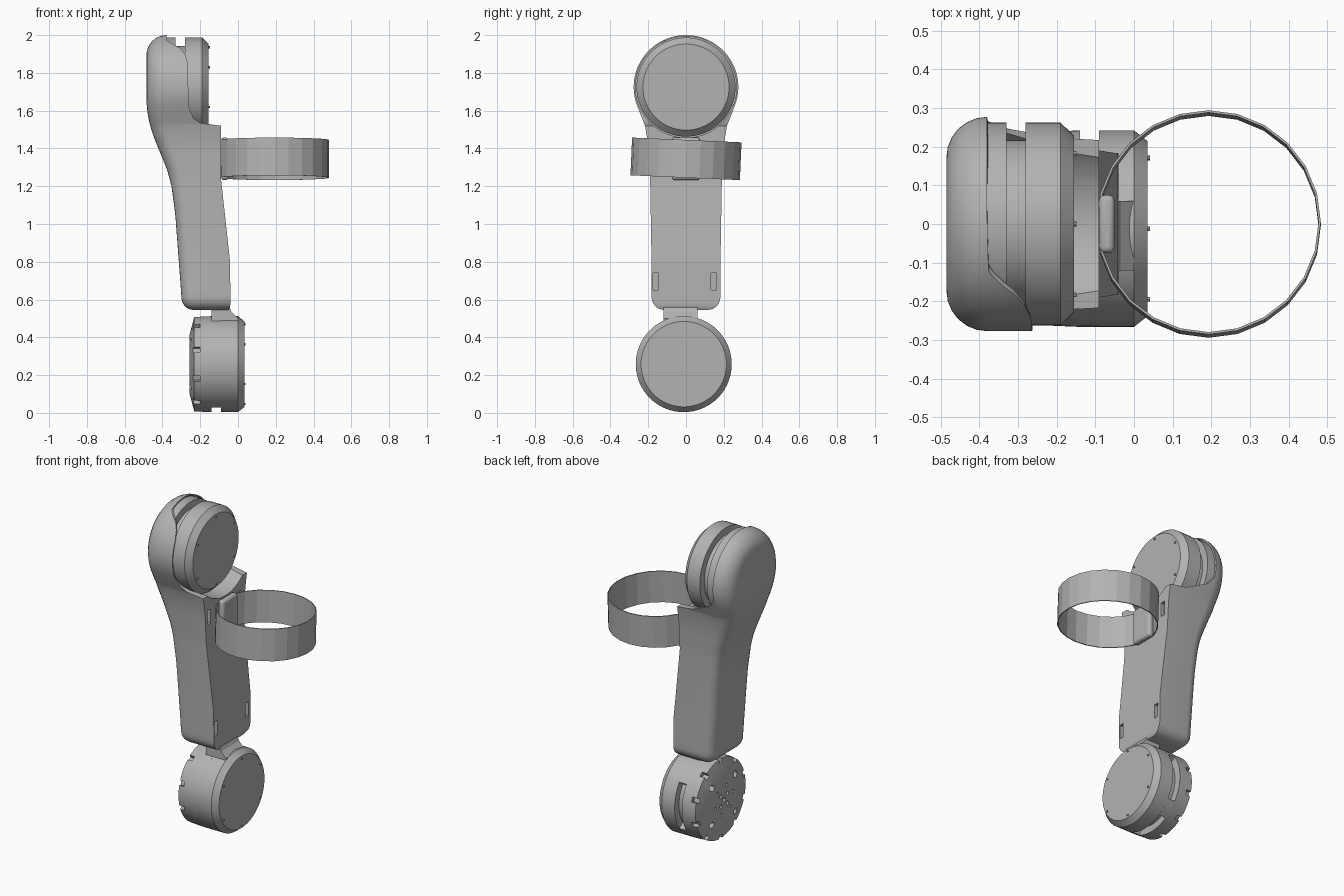
import bpy, bmesh
from math import sin, cos, radians
from mathutils import Matrix, Vector

if "Cube" in bpy.data.objects:
    bpy.data.objects.remove(bpy.data.objects["Cube"])

grey = bpy.data.materials.new("plain grey")
grey.use_nodes = True
grey.diffuse_color = (0.45, 0.45, 0.45, 1)
grey.node_tree.nodes["Principled BSDF"].inputs["Base Color"].default_value = (0.45, 0.45, 0.45, 1)


def finish(name, bm):
    bmesh.ops.recalc_face_normals(bm, faces=bm.faces)
    mesh = bpy.data.meshes.new(name)
    bm.to_mesh(mesh)
    bm.free()
    mesh.materials.append(grey)
    ob = bpy.data.objects.new(name, mesh)
    bpy.context.collection.objects.link(ob)
    return ob


def activate(ob):
    bpy.ops.object.select_all(action='DESELECT')
    ob.select_set(True)
    bpy.context.view_layer.objects.active = ob


def smooth(ob, angle=30):
    activate(ob)
    bpy.ops.object.shade_smooth_by_angle(angle=radians(angle))


def cut(ob, cutter):
    mod = ob.modifiers.new("cut", 'BOOLEAN')
    mod.object, mod.operation, mod.solver = cutter, 'DIFFERENCE', 'EXACT'
    activate(ob)
    bpy.ops.object.modifier_apply(modifier=mod.name)
    bpy.data.objects.remove(cutter)


def revolve(name, prof, centre, a0=0, a1=360, n=72):
    """Turn a closed (x, radius) profile about an axis along x."""
    bm = bmesh.new()
    full = a1 - a0 == 360
    rings = []
    for i in range(n if full else n + 1):
        a = radians(a0 + (a1 - a0) * i / n)
        rings.append([bm.verts.new((x, centre[0] + r * cos(a), centre[1] + r * sin(a))) for x, r in prof])
    k = len(prof)
    for i in range(n):
        p, q = rings[i], rings[(i + 1) % len(rings)]
        for j in range(k):
            bm.faces.new((p[j], p[(j + 1) % k], q[(j + 1) % k], q[j]))
    if not full:
        bm.faces.new(rings[0])
        bm.faces.new(rings[-1])
    bmesh.ops.remove_doubles(bm, verts=bm.verts, dist=1e-5)
    return finish(name, bm)


def add_box(bm, centre, size, rot=Matrix()):
    bmesh.ops.create_cube(bm, size=1, matrix=Matrix.Translation(centre) @ rot @ Matrix.Diagonal((*size, 1)))


def add_rod(bm, centre, r, depth, n=12):
    bmesh.ops.create_cone(bm, cap_ends=True, segments=n, radius1=r, radius2=r, depth=depth,
                          matrix=Matrix.Translation(centre) @ Matrix.Rotation(radians(90), 4, 'Y'))


def lerp(table, z):
    for (z0, v0), (z1, v1) in zip(table, table[1:]):
        if z <= z1:
            t = max(0, (z - z0) / (z1 - z0))
            return v0 + (v1 - v0) * t
    return table[-1][1]


TOP, LOW = (0, 1.725), (-0.012, 0.258)

# side profiles of the arm: outer face, inner face (front and back side), width
outer = [(0.54, -0.295), (0.65, -0.302), (1.05, -0.332), (1.2, -0.352), (1.28, -0.373), (1.35, -0.4),
         (1.42, -0.43), (1.48, -0.453), (1.55, -0.473), (1.62, -0.483), (1.7, -0.485)]
inner = [(0.545, -0.05), (0.57, -0.04), (0.8, -0.042), (1.24, -0.09), (1.52, -0.09), (1.535, -0.2)]
front = inner + [(1.56, -0.235), (1.62, -0.262), (1.85, -0.265), (1.9, -0.28), (1.93, -0.305),
                 (1.95, -0.34), (1.97, -0.375), (2.01, -0.38)]
back = inner + [(1.6, -0.34), (1.65, -0.38), (2.01, -0.38)]
width = [(0.6, 0.182), (0.9, 0.184), (1.24, 0.19), (1.42, 0.2), (1.52, 0.217), (1.62, 0.257)]
round_r = [(0.54, 0.06), (1.2, 0.065), (1.7, 0.105)]

# keyhole outline from the crown down to the rounded foot
half = [(0.277 * cos(radians(a)), TOP[1] + 0.275 * sin(radians(a))) for a in range(88, -23, -3)]
half += [(lerp(width, z), z) for z in (1.6, 1.58, 1.56, 1.535, 1.52)]
half += [(lerp(width, 1.48 - 0.04 * i), 1.48 - 0.04 * i) for i in range(22)]
half += [(0.115 + 0.067 * cos(radians(a)), 0.612 - 0.067 * sin(radians(a))) for a in range(0, 91, 15)]
N = len(half)
loop = half + [(-y, z) for y, z in reversed(half)]
M = len(loop)

# arm shell: rings from the open edge to the rounded outer face
bm = bmesh.new()
rings = [[bm.verts.new((lerp(back if y > 0 else front, z), y, z)) for y, z in loop]]
for step in range(7):
    a = radians(15 * step)
    ring = []
    for i, (y, z) in enumerate(loop):
        t = Vector(loop[(i + 1) % M]) - Vector(loop[i - 1])
        n = Vector((-t.y, t.x)).normalized()
        r = lerp(round_r, z)
        p = Vector((y, z)) - n * r * (1 - cos(a))
        if abs(y) < 0.02:
            p.x = y * (1 - 0.3 * (1 - cos(a)))
        ring.append(bm.verts.new((lerp(outer, p.y) + r * (1 - sin(a)), p.x, p.y)))
    rings.append(ring)
for p, q in zip(rings, rings[1:]):
    for i in range(M):
        bm.faces.new((p[i], p[(i + 1) % M], q[(i + 1) % M], q[i]))
for ring in (rings[0], rings[-1]):
    for i in range(N - 1):
        bm.faces.new((ring[i], ring[i + 1], ring[M - 2 - i], ring[M - 1 - i]))
arm = finish("arm_shell", bm)

# round seat for the upper drum
cut(arm, revolve("seat_cutter", [(-0.39, 0), (-0.39, 0.268), (0.1, 0.268), (0.1, 0)], TOP))
# strap slots in the inner face
bm = bmesh.new()
for y in (-0.16, 0.147):
    for x, z in ((-0.04, 0.695), (-0.09, 1.385)):
        add_box(bm, (x, y, z), (0.05, 0.03, 0.09))
cut(arm, finish("slot_cutter", bm))
smooth(arm, 35)

# upper drum: back plate, groove and chamfered cover
smooth(revolve("upper_drum", [(-0.4, 0), (-0.4, 0.262), (-0.33, 0.262), (-0.33, 0.217), (-0.28, 0.217),
                              (-0.28, 0.262), (-0.19, 0.262), (-0.155, 0.228), (-0.155, 0)], TOP))

# lower drum with rim notches and bolt holes on the back plate
lower = revolve("lower_drum", [(-0.258, 0), (-0.258, 0.15), (-0.232, 0.25), (-0.14, 0.254), (-0.14, 0.21),
                               (-0.09, 0.21), (-0.09, 0.254), (0, 0.254), (0.035, 0.226), (0.035, 0)], LOW)
bm = bmesh.new()
for i in range(10):
    a = radians(36 * i + 18)
    add_box(bm, (-0.225, LOW[0] + 0.25 * cos(a), LOW[1] + 0.25 * sin(a)), (0.05, 0.05, 0.03),
            Matrix.Rotation(a, 4, 'X'))
for count, ring_r, hole_r in ((1, 0, 0.014), (4, 0.045, 0.012), (6, 0.09, 0.009), (4, 0.165, 0.02)):
    for i in range(count):
        a = radians(360 * i / count + 45)
        add_rod(bm, (-0.25, LOW[0] + ring_r * cos(a), LOW[1] + ring_r * sin(a)), hole_r, 0.05)
cut(lower, finish("notch_cutter", bm))
smooth(lower)

# bridges that close the lower groove between its slots
for name, a0, a1 in (("front_groove_bridge", 35, 245), ("back_groove_bridge", 300, 325)):
    smooth(revolve(name, [(-0.141, 0.2), (-0.141, 0.254), (-0.089, 0.254), (-0.089, 0.2)], LOW, a0, a1, 40))

# cover screws
for name, (cy, cz), x in (("upper_screws", TOP, -0.155), ("lower_screws", LOW, 0.035)):
    bm = bmesh.new()
    for i in range(6):
        a = radians(60 * i + 30)
        add_rod(bm, (x, cy + 0.211 * cos(a), cz + 0.211 * sin(a)), 0.006, 0.012, 8)
    finish(name, bm)

# neck joining the arm to the lower drum
bm = bmesh.new()
side = [(-0.14, 0.47), (-0.14, 0.56), (-0.045, 0.56), (-0.035, 0.535), (0, 0.5), (0, 0.47)]
face = bm.faces.new([bm.verts.new((x, -0.12, z)) for x, z in side])
ext = bmesh.ops.extrude_face_region(bm, geom=[face])
bmesh.ops.translate(bm, vec=(0, 0.18, 0), verts=[v for v in ext["geom"] if isinstance(v, bmesh.types.BMVert)])
finish("lower_neck", bm)

# faceted strap, slightly tilted
bm = bmesh.new()
rows = [[bm.verts.new((r * cos(radians(15 * i)), r * sin(radians(15 * i)), z)) for i in range(24)]
        for r, z in ((0.29, -0.1), (0.29, 0.1), (0.284, 0.1), (0.284, -0.1))]
for j in range(4):
    p, q = rows[j], rows[(j + 1) % 4]
    for i in range(24):
        bm.faces.new((p[i], p[(i + 1) % 24], q[(i + 1) % 24], q[i]))
strap = finish("strap", bm)
strap.location = (0.193, 0, 1.345)
strap.rotation_euler.x = radians(-2.5)

# rounded strap clip
bm = bmesh.new()
add_box(bm, (-0.07, 0, 1.345), (0.04, 0.15, 0.225))
clip = finish("strap_clip", bm)
bev = clip.modifiers.new("round", 'BEVEL')
bev.width, bev.segments = 0.015, 3
smooth(clip, 40)
